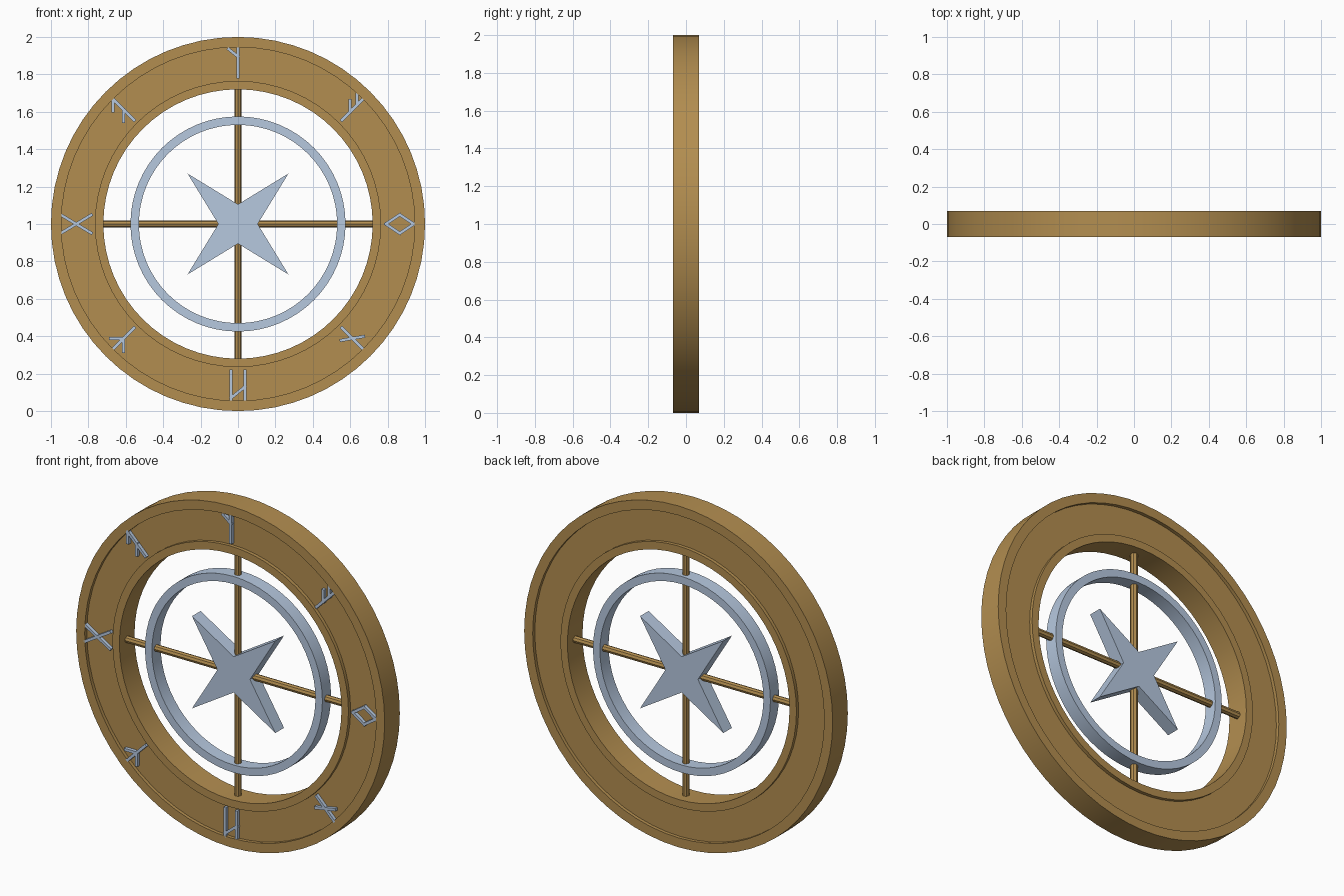
import bpy, bmesh, math
from mathutils import Matrix, Vector

cube = bpy.data.objects.get("Cube")
if cube:
    bpy.data.objects.remove(cube, do_unlink=True)

CENTRE = Vector((0, 0, 1))


def make_material(name, colour):
    mat = bpy.data.materials.new(name)
    mat.use_nodes = True
    mat.diffuse_color = colour
    mat.node_tree.nodes["Principled BSDF"].inputs["Base Color"].default_value = colour
    return mat


bronze = make_material("bronze", (0.45, 0.27, 0.08, 1))
pale_blue = make_material("pale_blue", (0.47, 0.58, 0.74, 1))


def finish(name, bm, mat, smooth=False):
    bmesh.ops.recalc_face_normals(bm, faces=bm.faces)
    mesh = bpy.data.meshes.new(name)
    bm.to_mesh(mesh)
    bm.free()
    mesh.materials.append(mat)
    obj = bpy.data.objects.new(name, mesh)
    obj.location = CENTRE
    bpy.context.collection.objects.link(obj)
    if smooth:
        bpy.ops.object.select_all(action='DESELECT')
        obj.select_set(True)
        bpy.context.view_layer.objects.active = obj
        bpy.ops.object.shade_smooth_by_angle(angle=math.radians(30))
    return obj


def lathe(name, profile, mat, steps=64):
    """Spin a closed (radius, y) profile about the y axis."""
    bm = bmesh.new()
    verts = [bm.verts.new((r, y, 0)) for r, y in profile]
    edges = [bm.edges.new((a, b)) for a, b in zip(verts, verts[1:] + verts[:1])]
    bmesh.ops.spin(bm, geom=verts + edges, cent=(0, 0, 0), axis=(0, 1, 0),
                   angle=math.tau, steps=steps, use_merge=True)
    bmesh.ops.remove_doubles(bm, verts=bm.verts, dist=1e-5)
    return finish(name, bm, mat, smooth=True)


def extrude_outline(bm, outline, front, back):
    """Add a prism from an (x, z) outline running from front y to back y."""
    face = bm.faces.new([bm.verts.new((x, front, z)) for x, z in outline])
    new = bmesh.ops.extrude_face_region(bm, geom=[face], use_keep_orig=True)["geom"]
    moved = [v for v in new if isinstance(v, bmesh.types.BMVert)]
    bmesh.ops.translate(bm, verts=moved, vec=(0, back - front, 0))


# Outer ring with a shallow channel on both faces
HALF, FLOOR = 0.07, 0.05
front_edge = [(1, -HALF), (0.945, -HALF), (0.945, -FLOOR),
              (0.765, -FLOOR), (0.765, -HALF), (0.72, -HALF)]
lathe("outer_ring", front_edge + [(r, -y) for r, y in reversed(front_edge)], bronze)

# Inner ring
lathe("inner_ring", [(0.575, -0.04), (0.53, -0.04), (0.53, 0.04), (0.575, 0.04)], pale_blue)

# Crossing spokes
for name, turn in (("upright_spoke", Matrix()),
                   ("level_spoke", Matrix.Rotation(math.pi / 2, 4, 'Y'))):
    bm = bmesh.new()
    bmesh.ops.create_cone(bm, cap_ends=True, segments=8, radius1=0.02, radius2=0.02,
                          depth=1.45, matrix=turn)
    finish(name, bm, bronze)

# Four-pointed star with diagonal tips
bm = bmesh.new()
outline = []
for i in range(8):
    radius = 0.382 if i % 2 else 0.105
    angle = i * math.pi / 4
    outline.append((radius * math.cos(angle), radius * math.sin(angle)))
extrude_outline(bm, outline, -0.04, 0.04)
finish("star", bm, pale_blue)

# Channel marks: strokes as (across, outward) pairs, in clockwise order from the top
STEM = ((0, -0.08), (0, 0.08))
MARKS = {
    "hook": [STEM, ((0, 0.03), (-0.05, 0.07))],
    "double_branch": [STEM, ((0, -0.02), (-0.045, 0.025)), ((0, 0.035), (-0.04, 0.075))],
    "diamond": [((0, -0.075), (0.05, 0)), ((0.05, 0), (0, 0.075)),
                ((0, 0.075), (-0.05, 0)), ((-0.05, 0), (0, -0.075))],
    "slashed_stem": [STEM, ((0.05, -0.035), (-0.05, 0.035))],
    "barred_pair": [((-0.037, -0.08), (-0.037, 0.07)), ((0.037, -0.08), (0.037, 0.08)),
                    ((-0.037, 0.005), (0.037, 0.065))],
    "fork": [STEM, ((0, 0), (-0.05, 0.05)), ((0, 0), (0.05, 0.05))],
    "cross": [((-0.048, -0.08), (0.048, 0.08)), ((0.048, -0.08), (-0.048, 0.08))],
    "slanted_pair": [STEM, ((0, 0.08), (-0.045, 0.035)), ((0, 0), (-0.045, -0.045))],
}
for i, (name, strokes) in enumerate(MARKS.items()):
    bm = bmesh.new()
    for start, end in strokes:
        a, b = Vector(start), Vector(end)
        along = (b - a).normalized() * 0.008
        side = Vector((-along.y, along.x))
        a, b = a - along, b + along
        extrude_outline(bm, [a + side, a - side, b - side, b + side], -HALF, -FLOOR + 0.005)
    bmesh.ops.translate(bm, verts=bm.verts, vec=(0, 0, 0.865))
    bmesh.ops.rotate(bm, verts=bm.verts, cent=(0, 0, 0),
                     matrix=Matrix.Rotation(i * math.pi / 4, 3, 'Y'))
    finish(name + "_mark", bm, pale_blue)
